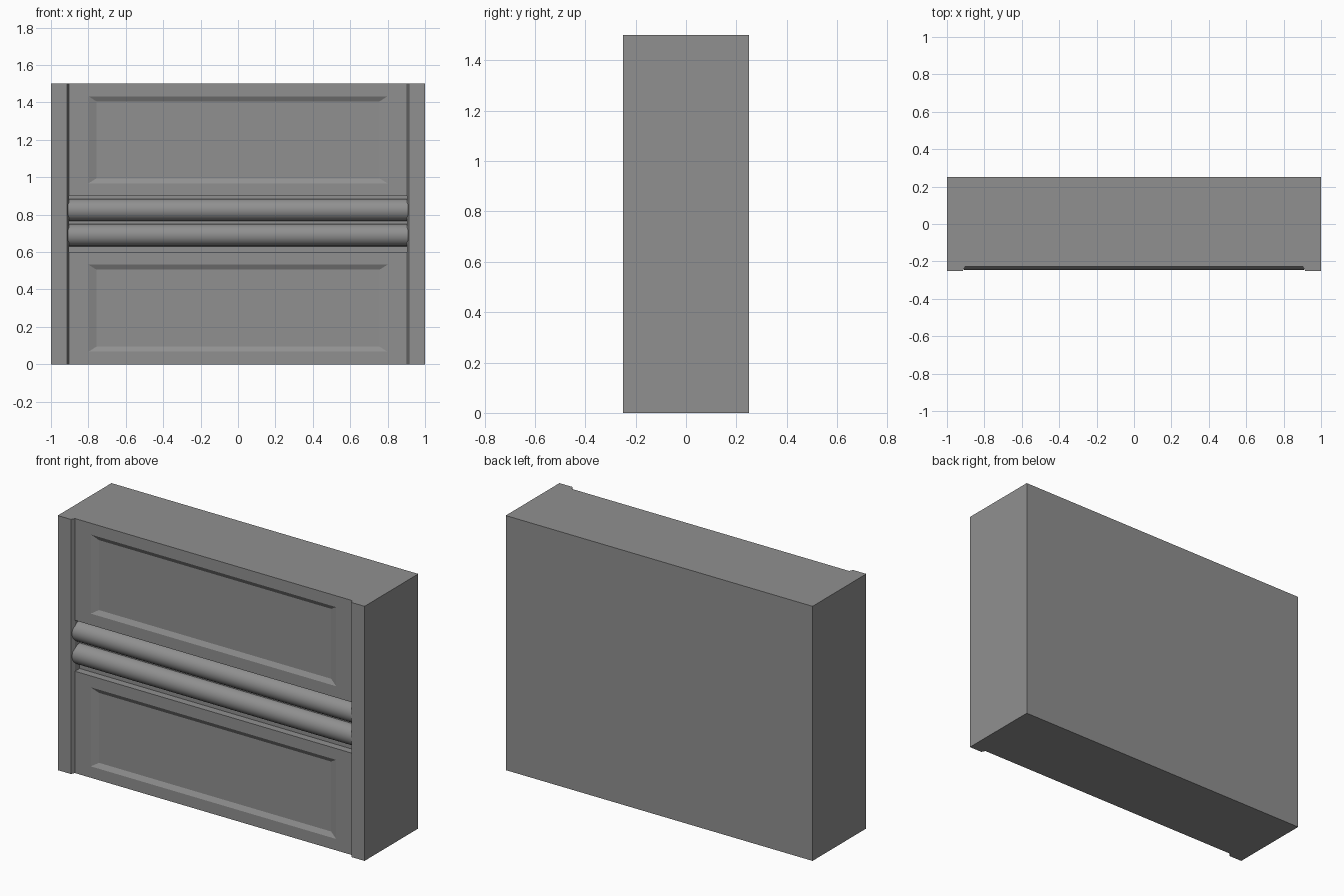
import bpy, bmesh, math
from mathutils import Vector

if "Cube" in bpy.data.objects:
    bpy.data.objects.remove(bpy.data.objects["Cube"])

FRONT, FACE, FLOOR = -0.25, -0.228, -0.185   # pilaster, panel and band depths

grey = bpy.data.materials.new("dark_grey")
grey.diffuse_color = (0.28, 0.28, 0.28, 1)
grey.use_nodes = True
grey.node_tree.nodes["Principled BSDF"].inputs["Base Color"].default_value = grey.diffuse_color


def mesh_object(name, bm):
    bmesh.ops.recalc_face_normals(bm, faces=bm.faces[:])
    me = bpy.data.meshes.new(name)
    bm.to_mesh(me)
    bm.free()
    me.materials.append(grey)
    ob = bpy.data.objects.new(name, me)
    bpy.context.collection.objects.link(ob)
    return ob


def prism(name, points, direction):
    """Extrude a flat outline along a direction."""
    bm = bmesh.new()
    face = bm.faces.new([bm.verts.new(p) for p in points])
    ext = bmesh.ops.extrude_face_region(bm, geom=[face], use_keep_orig=True)
    verts = [g for g in ext["geom"] if isinstance(g, bmesh.types.BMVert)]
    bmesh.ops.translate(bm, verts=verts, vec=Vector(direction))
    return mesh_object(name, bm)


def tapered_cutter(name, y0, w0, h0, y1, w1, h1, z):
    """Block whose half width and half height change from y0 to y1."""
    bm = bmesh.new()
    bmesh.ops.create_cube(bm, size=2)
    for v in bm.verts:
        y, w, h = (y0, w0, h0) if v.co.y < 0 else (y1, w1, h1)
        v.co = (v.co.x * w, y, z + v.co.z * h)
    ob = mesh_object(name, bm)
    ob.hide_render = True
    return ob


def cut(target, cutter):
    mod = target.modifiers.new("cut", 'BOOLEAN')
    mod.operation = 'DIFFERENCE'
    mod.solver = 'EXACT'
    mod.object = cutter
    bpy.context.view_layer.objects.active = target
    bpy.ops.object.modifier_apply(modifier=mod.name)
    bpy.data.objects.remove(cutter)


# Body with raised side pilasters, from its plan outline
right = [(0.903, FACE), (0.915, FRONT), (1, FRONT), (1, 0.25)]
left = [(-x, y) for x, y in reversed(right)]
body = prism("wall_body", [(x, y, 0) for x, y in right + left], (0, 0, 1.5))

# Central band recess
cut(body, tapered_cutter("band_cutter", -0.3, 0.903, 0.15,
                         FLOOR, 0.903, 0.15, 0.75))

# Two sunk panels with sloped borders
DEPTH = 0.015
for z in (0.3, 1.2):
    cut(body, tapered_cutter("panel_cutter", FACE - DEPTH, 0.843, 0.26,
                             FACE + DEPTH, 0.757, 0.206, z))

# Two half-round mouldings in the band
for name, z in (("lower_moulding", 0.691), ("upper_moulding", 0.825)):
    arc = [math.pi * i / 24 for i in range(25)]
    pts = [(-0.91, FLOOR - 0.06 * math.sin(a), z + 0.06 * math.cos(a)) for a in arc]
    ob = prism(name, pts, (1.82, 0, 0))
    bpy.ops.object.select_all(action='DESELECT')
    ob.select_set(True)
    bpy.context.view_layer.objects.active = ob
    bpy.ops.object.shade_smooth_by_angle(angle=math.radians(30))
